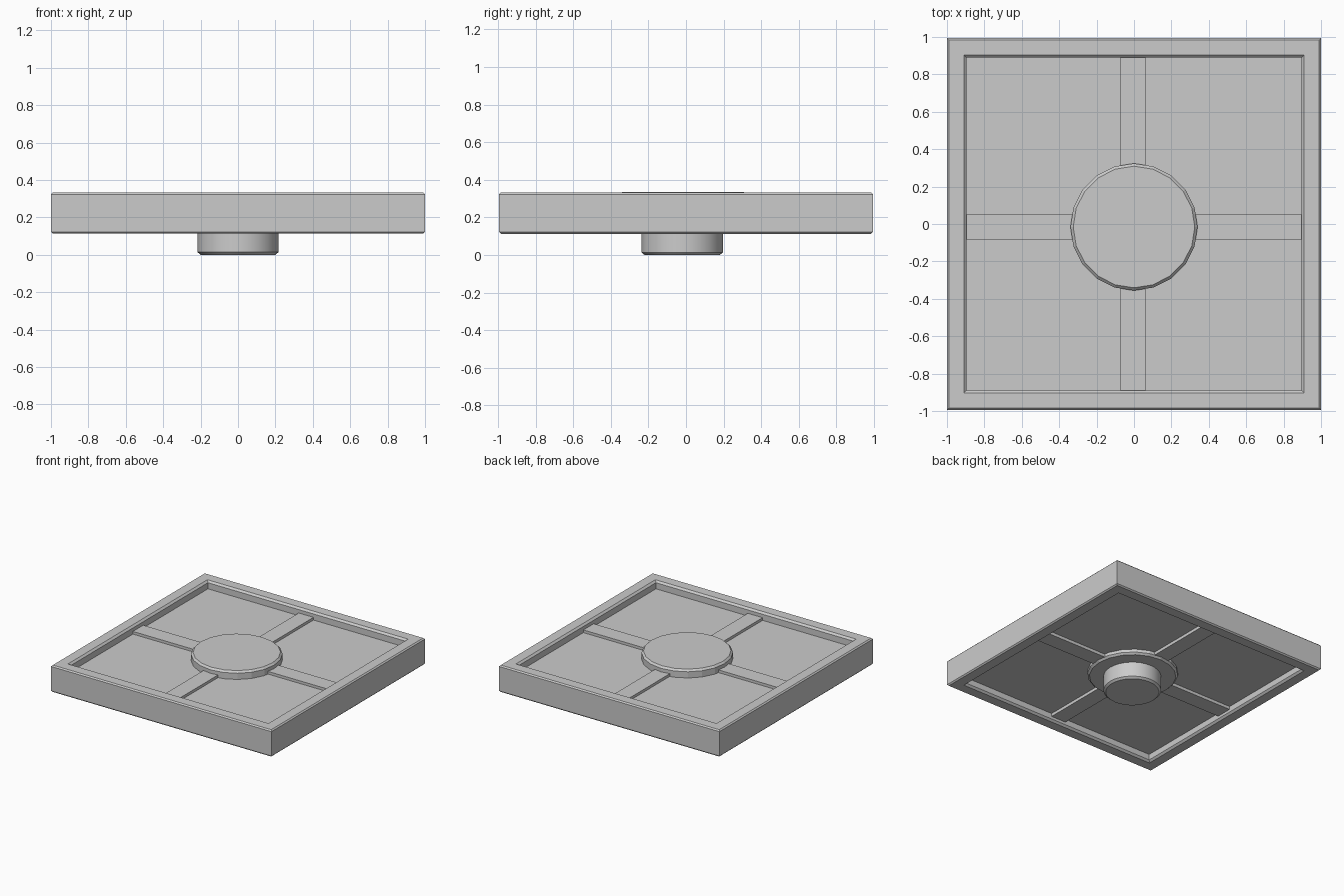
import bpy, bmesh
from math import cos, sin, tau

if "Cube" in bpy.data.objects:
    bpy.data.objects.remove(bpy.data.objects["Cube"])


def add_object(name, bm):
    bmesh.ops.recalc_face_normals(bm, faces=bm.faces)
    me = bpy.data.meshes.new(name)
    bm.to_mesh(me)
    bm.free()
    ob = bpy.data.objects.new(name, me)
    bpy.context.collection.objects.link(ob)
    return ob


def box(name, x0, x1, y0, y1, z0, z1):
    bm = bmesh.new()
    bmesh.ops.create_cube(bm, size=1)
    for v in bm.verts:
        v.co = ((x0 + x1) / 2 + v.co.x * (x1 - x0),
                (y0 + y1) / 2 + v.co.y * (y1 - y0),
                (z0 + z1) / 2 + v.co.z * (z1 - z0))
    return add_object(name, bm)


def bridge(bm, loops, closed):
    n = len(loops[0])
    count = len(loops) if closed else len(loops) - 1
    for i in range(count):
        a, b = loops[i], loops[(i + 1) % len(loops)]
        for j in range(n):
            k = (j + 1) % n
            bm.faces.new((a[j], a[k], b[k], b[j]))


def square_ring(name, profile):
    bm = bmesh.new()
    loops = [[bm.verts.new((sx * h, sy * (h - HY), z))
              for sx, sy in ((-1, -1), (1, -1), (1, 1), (-1, 1))]
             for h, z in profile]
    bridge(bm, loops, True)
    return add_object(name, bm)


def lathe(name, profile, sides, cy):
    bm = bmesh.new()
    loops = [[bm.verts.new((r * cos(tau * i / sides), cy + r * sin(tau * i / sides), z))
              for i in range(sides)] for r, z in profile]
    bridge(bm, loops, False)
    bm.faces.new(loops[0])
    bm.faces.new(loops[-1])
    return add_object(name, bm)


HY = 0.006          # frame is very slightly shorter in y
CX, CY = -0.005, -0.016   # centre of the cross and hub

# Chamfered square rim
square_ring("rim", [(0.99, 0.113), (1.0, 0.123), (1.0, 0.323), (0.99, 0.333),
                    (0.91, 0.333), (0.895, 0.318), (0.895, 0.128), (0.91, 0.113)])

# Recessed panel
box("panel", -0.9, 0.9, -0.894, 0.894, 0.175, 0.268)

# Cross bars, standing proud of the panel on both faces
W = 0.067
box("bar_lengthwise", CX - W, CX + W, -0.89, 0.89, 0.15, 0.29)
for side, x0, x1 in (("left", -0.895, -0.2), ("right", 0.2, 0.895)):
    box("bar_" + side, x0, x1, CY - W, CY + W, 0.15, 0.29)

# Faceted central disc
lathe("disc", [(0.325, 0.135), (0.34, 0.15), (0.34, 0.319), (0.325, 0.334)], 20, CY)

# Round foot under the disc
foot = lathe("foot", [(0.2, 0.0), (0.216, 0.014), (0.216, 0.15)], 32, CY - 0.004)
bpy.context.view_layer.objects.active = foot
foot.select_set(True)
bpy.ops.object.shade_smooth_by_angle(angle=0.52)
